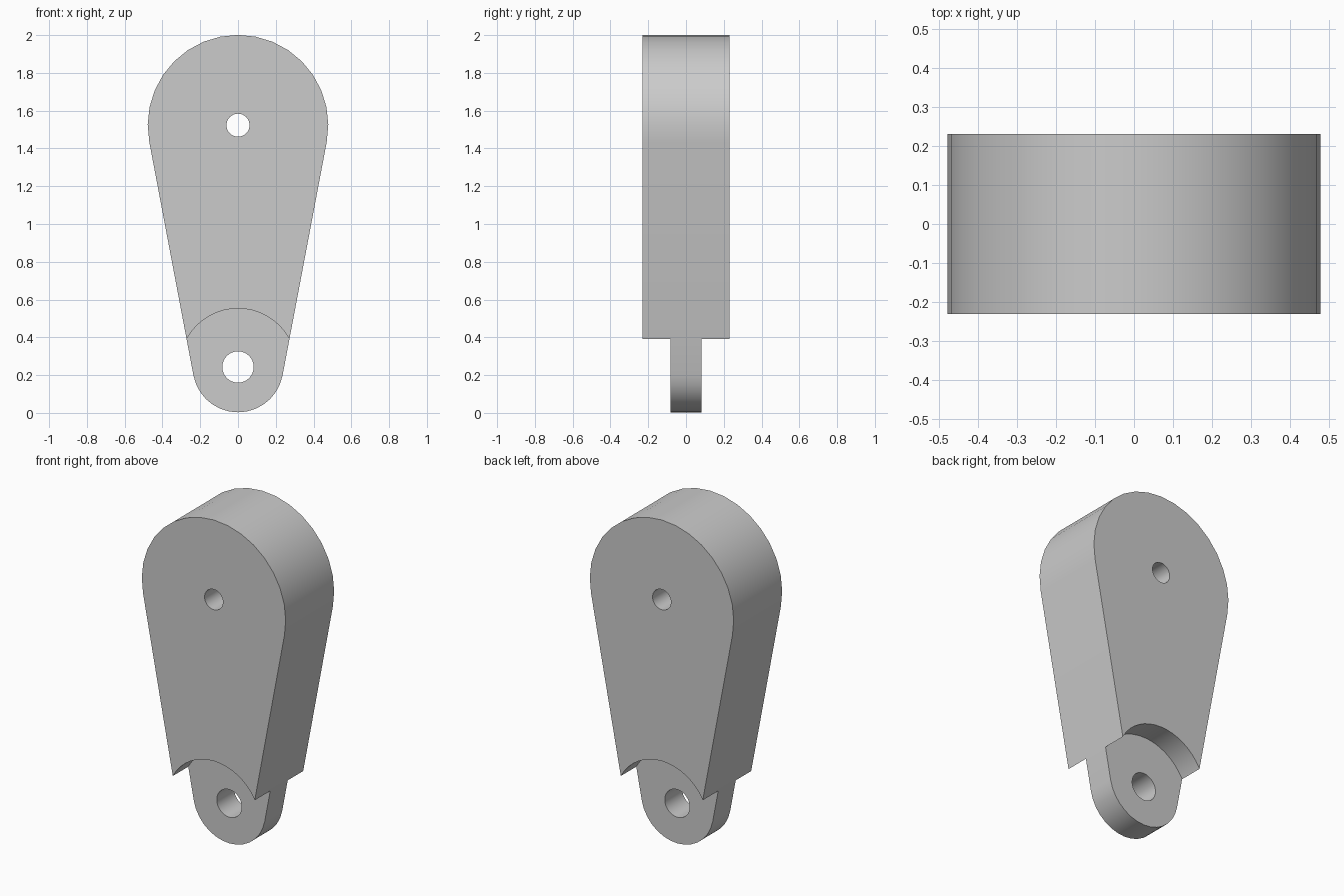
import bpy
import bmesh
from math import asin, cos, sin, pi, radians
from mathutils import Matrix, Vector

cube = bpy.data.objects.get("Cube")
if cube:
    bpy.data.objects.remove(cube, do_unlink=True)

TOP_Z, TOP_R = 1.523, 0.478
LOW_Z, LOW_R = 0.243, 0.24
HALF_DEPTH, TONGUE_HALF = 0.23, 0.083

grey = bpy.data.materials.new("plain grey")
grey.use_nodes = True
colour = (0.6, 0.6, 0.6, 1)
grey.diffuse_color = colour
grey.node_tree.nodes["Principled BSDF"].inputs["Base Color"].default_value = colour


def make_object(name, bm):
    bmesh.ops.recalc_face_normals(bm, faces=bm.faces)
    mesh = bpy.data.meshes.new(name)
    bm.to_mesh(mesh)
    bm.free()
    mesh.materials.append(grey)
    obj = bpy.data.objects.new(name, mesh)
    bpy.context.collection.objects.link(obj)
    return obj


def arc(z, r, start, end, steps):
    angles = [start + (end - start) * i / steps for i in range(steps + 1)]
    return [(r * cos(a), -HALF_DEPTH, z + r * sin(a)) for a in angles]


def cut_cylinder(target, name, r, y, z, length, segments):
    """Subtract a cylinder lying along y."""
    bm = bmesh.new()
    bmesh.ops.create_cone(
        bm, cap_ends=True, segments=segments, radius1=r, radius2=r, depth=length,
        matrix=Matrix.Translation((0, y, z)) @ Matrix.Rotation(pi / 2, 4, "X"))
    cutter = make_object(name, bm)
    cutter.hide_render = True
    mod = target.modifiers.new(name, "BOOLEAN")
    mod.operation = "DIFFERENCE"
    mod.solver = "EXACT"
    mod.object = cutter
    bpy.context.view_layer.objects.active = target
    bpy.ops.object.modifier_apply(modifier=name)
    bpy.data.objects.remove(cutter, do_unlink=True)


# Tapered arm: two arcs joined by their common tangents
tilt = asin((TOP_R - LOW_R) / (TOP_Z - LOW_Z))
outline = arc(TOP_Z, TOP_R, -tilt, pi + tilt, 18)
outline += arc(LOW_Z, LOW_R, pi + tilt, 2 * pi - tilt, 14)
bm = bmesh.new()
face = bm.faces.new([bm.verts.new(p) for p in outline])
side = bmesh.ops.extrude_face_region(bm, geom=[face])
verts = [v for v in side["geom"] if isinstance(v, bmesh.types.BMVert)]
bmesh.ops.translate(bm, verts=verts, vec=Vector((0, 2 * HALF_DEPTH, 0)))
arm = make_object("link_arm", bm)

# Curved shoulders on both sides leave a thin tongue at the bottom
for name, s in (("front_recess", -1), ("back_recess", 1)):
    cut_cylinder(arm, name, 0.31, s * (TONGUE_HALF + 0.2), LOW_Z, 0.4, 48)

# Pin holes
cut_cylinder(arm, "upper_hole", 0.061, 0, TOP_Z, 1, 32)
cut_cylinder(arm, "lower_hole", 0.083, 0, LOW_Z, 1, 32)

bpy.ops.object.select_all(action="DESELECT")
arm.select_set(True)
bpy.context.view_layer.objects.active = arm
bpy.ops.object.shade_smooth_by_angle(angle=radians(30))
